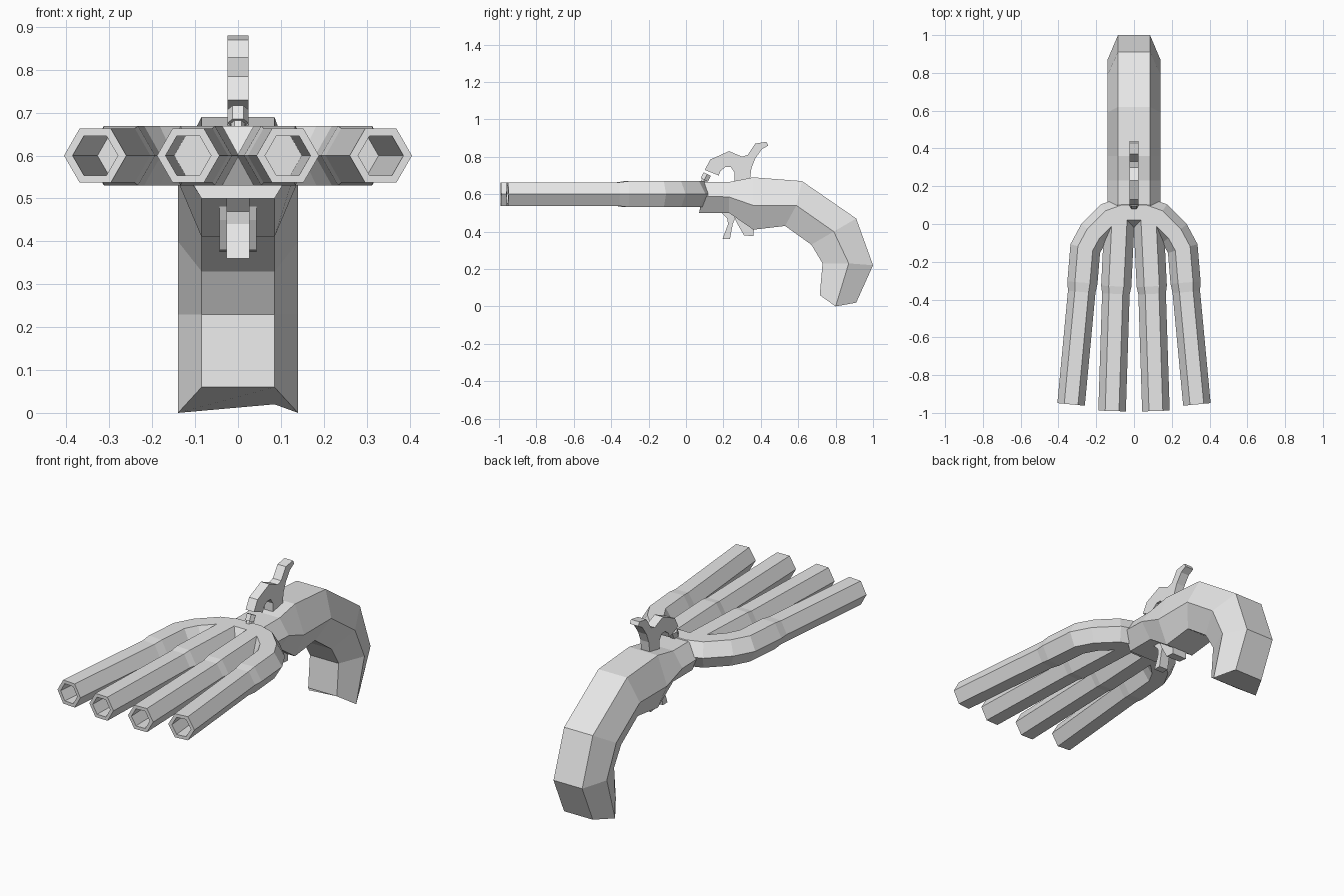
import bpy, bmesh, math
from mathutils import Vector

cube = bpy.data.objects.get("Cube")
if cube:
    bpy.data.objects.remove(cube, do_unlink=True)

grey = bpy.data.materials.new("plain grey")
grey.use_nodes = True
grey.diffuse_color = (0.8, 0.8, 0.8, 1)
grey.node_tree.nodes["Principled BSDF"].inputs["Base Color"].default_value = (0.8, 0.8, 0.8, 1)


def loft(name, rings):
    """Skin a list of rings and cap both ends."""
    bm = bmesh.new()
    loops = [[bm.verts.new(p) for p in ring] for ring in rings]
    n = len(loops[0])
    for a, b in zip(loops, loops[1:]):
        for i in range(n):
            j = (i + 1) % n
            bm.faces.new((a[i], a[j], b[j], b[i]))
    bm.faces.new(loops[0][::-1])
    bm.faces.new(loops[-1])
    bmesh.ops.recalc_face_normals(bm, faces=bm.faces)
    mesh = bpy.data.meshes.new(name)
    bm.to_mesh(mesh)
    bm.free()
    mesh.materials.append(grey)
    ob = bpy.data.objects.new(name, mesh)
    bpy.context.collection.objects.link(ob)
    return ob


def plate(name, outline, half):
    """Side outline in (y, z), extruded across x."""
    return loft(name, [[(x, y, z) for y, z in outline] for x in (-half, half)])


AXIS_Z = 0.6
BORE = 0.053


def hex_ring(x, y, r, d, miter=1.0):
    """Hexagon across direction d, with its points to the sides."""
    side = Vector((d.y, -d.x))
    ring = []
    for k in range(6):
        a = math.radians(60 * k)
        s = side * (r * math.cos(a) * miter)
        ring.append((x + s.x, y + s.y, AXIS_Z + r * math.sin(a)))
    return ring


def tube_rings(path):
    """Mitred hexagon rings along a path of (x, y, radius)."""
    pts = [Vector(p[:2]) for p in path]
    segs = [(b - a).normalized() for a, b in zip(pts, pts[1:])]
    rings = []
    for i, (x, y, r) in enumerate(path):
        d0, d1 = segs[max(i - 1, 0)], segs[min(i, len(segs) - 1)]
        d = (d0 + d1).normalized()
        rings.append(hex_ring(x, y, r, d, 1 / max(d.dot(d1), 0.5)))
    return rings, segs


def bore_rings(path, d, depth):
    """Hollow muzzle: bottom ring, then mouth ring."""
    x, y, _ = path
    return [hex_ring(x + d.x * t, y + d.y * t, BORE, d) for t in (depth, 0)]


# Outer pair of barrels, one tube bent round through the body
half = [(-0.333, -0.955, 0.073), (-0.277, -0.36, 0.073), (-0.273, -0.31, 0.08),
        (-0.258, -0.13, 0.08), (-0.215, -0.05, 0.08), (-0.13, 0.035, 0.08),
        (-0.06, 0.06, 0.08)]
path = half + [(-x, y, r) for x, y, r in reversed(half)]
rings, segs = tube_rings(path)
first = bore_rings(path[0], segs[0], 0.62)
last = [[(-x, y, z) for x, y, z in ring] for ring in first]
# keep the vertex order of the mirrored rings in step with the tube
last = [[ring[i] for i in (0, 1, 2, 3, 4, 5)] for ring in reversed(last)]
loft("outer_barrels", first + rings + last)

# Inner pair of barrels
for side, label in ((1, "left"), (-1, "right")):
    path = [(side * x, y, r) for x, y, r in
            ((0.116, -0.99, 0.073), (0.096, -0.37, 0.073),
             (0.094, -0.33, 0.08), (0.075, 0.06, 0.08))]
    rings, segs = tube_rings(path)
    loft("inner_barrel_" + label, bore_rings(path[0], segs[0], 0.62) + rings)

# Body and curved grip: hexagonal section, given by top, middle and bottom lines
top = [(0.10, 0.665), (0.23, 0.665), (0.36, 0.69), (0.62, 0.67),
       (0.91, 0.47), (1.0, 0.22), (0.91, 0.02)]
mid = [(0.09, 0.59), (0.23, 0.585), (0.36, 0.54), (0.59, 0.54),
       (0.79, 0.40), (0.87, 0.23), (0.80, 0.0)]
low = [(0.07, 0.50), (0.23, 0.50), (0.36, 0.41), (0.53, 0.43),
       (0.67, 0.33), (0.73, 0.23), (0.715, 0.06)]
loft("body_and_grip", [
    [(-0.085, *t), (0.085, *t), (0.14, *m), (0.085, *b), (-0.085, *b), (-0.14, *m)]
    for t, m, b in zip(top, mid, low)])

# Hammer with its thumb spur
plate("hammer", [
    (0.10, 0.73), (0.13, 0.785), (0.23, 0.83), (0.30, 0.80), (0.33, 0.81),
    (0.37, 0.87), (0.43, 0.88), (0.44, 0.86), (0.405, 0.84), (0.37, 0.79),
    (0.35, 0.74), (0.34, 0.66), (0.26, 0.66), (0.26, 0.715), (0.24, 0.745),
    (0.21, 0.745), (0.185, 0.725), (0.175, 0.70)], 0.025)

# Striking nipple under the hammer: leaning stem with a wider cap
lean = Vector((0, 0.45, 0.9)).normalized()
across = lean.cross(Vector((1, 0, 0)))
base = Vector((0, 0.08, 0.64))
rings = []
for t, r in ((0, 0.016), (0.04, 0.016), (0.04, 0.025), (0.075, 0.025)):
    rings.append([base + lean * t + r * (Vector((math.cos(a), 0, 0)) + across * math.sin(a))
                  for a in (math.radians(60 * k) for k in range(6))])
loft("nipple", rings)

# Trigger and the small guard spur behind it
plate("trigger", [(0.18, 0.51), (0.22, 0.47), (0.225, 0.44), (0.195, 0.36),
                  (0.235, 0.36), (0.25, 0.44), (0.27, 0.49), (0.27, 0.51)], 0.027)
plate("guard_spur", [(0.25, 0.50), (0.27, 0.45), (0.31, 0.38), (0.36, 0.375),
                     (0.365, 0.43), (0.33, 0.47)], 0.043)
